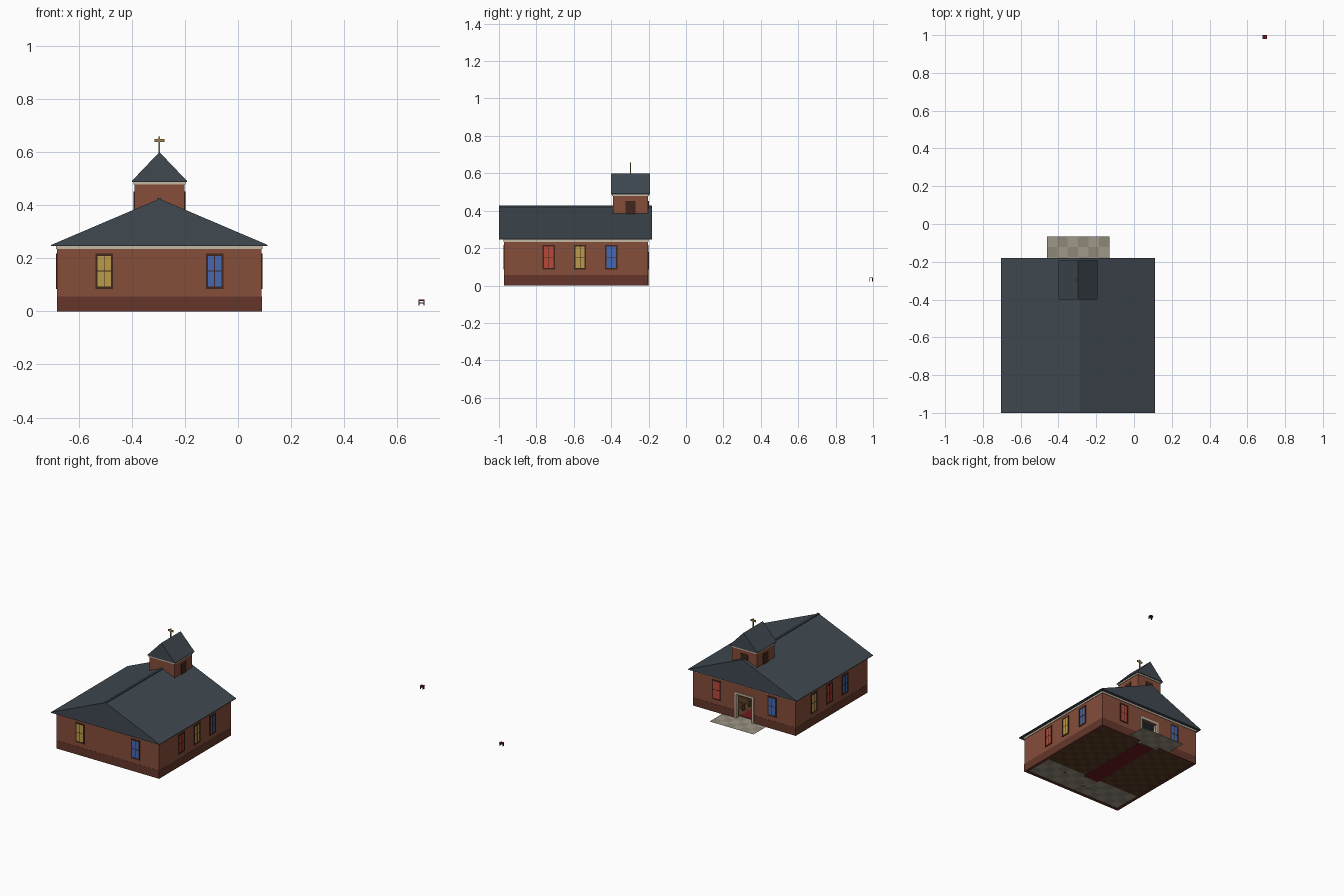
import bpy, bmesh
from mathutils import Vector

if "Cube" in bpy.data.objects:
    bpy.data.objects.remove(bpy.data.objects["Cube"])

CX = -0.296                      # church axis
X0, X1 = CX - 0.385, CX + 0.385  # outer wall faces
Y0, Y1 = -0.973, -0.204
T = 0.02                         # wall thickness


def mat(name, r, g, b):
    m = bpy.data.materials.new(name)
    m.diffuse_color = (r, g, b, 1)
    m.use_nodes = True
    m.node_tree.nodes["Principled BSDF"].inputs["Base Color"].default_value = m.diffuse_color
    return m


BRICK = mat("brick", .24, .075, .042)
PLINTH = mat("dark_brick", .13, .037, .023)
ROOF = mat("slate", .05, .065, .08)
CREAM = mat("cream", .55, .48, .36)
FRAME = mat("dark_wood", .05, .02, .012)
RED = mat("red_glass", .5, .065, .04)
YELLOW = mat("yellow_glass", .5, .33, .07)
BLUE = mat("blue_glass", .06, .14, .45)
GOLD = mat("gold", .35, .24, .06)
STONE_A = mat("stone_light", .35, .31, .25)
STONE_B = mat("stone_dark", .27, .24, .19)
WOOD_A = mat("wood_light", .11, .055, .022)
WOOD_B = mat("wood_dark", .085, .04, .016)
CARPET = mat("carpet", .15, .01, .015)


def finish(name, bm, *mats):
    bmesh.ops.recalc_face_normals(bm, faces=bm.faces)
    me = bpy.data.meshes.new(name)
    bm.to_mesh(me)
    bm.free()
    for m in mats:
        me.materials.append(m)
    ob = bpy.data.objects.new(name, me)
    bpy.context.collection.objects.link(ob)
    return ob


def boxes(name, m, *specs):
    """One object made of boxes given as (x0, x1, y0, y1, z0, z1)."""
    bm = bmesh.new()
    for a, b, c, d, e, f in specs:
        vs = bmesh.ops.create_cube(bm, size=1)["verts"]
        for v in vs:
            v.co = Vector(((a + b) / 2 + v.co.x * (b - a),
                           (c + d) / 2 + v.co.y * (d - c),
                           (e + f) / 2 + v.co.z * (f - e)))
    return finish(name, bm, m)


def gable(name, half, y0, y1, z0, z1, lip):
    """Solid gable roof with its ridge along y."""
    bm = bmesh.new()
    prof = [(-half, z0 - lip), (half, z0 - lip), (half, z0), (0, z1), (-half, z0)]
    f = bm.faces.new([bm.verts.new((CX + x, y0, z)) for x, z in prof])
    ext = bmesh.ops.extrude_face_region(bm, geom=[f])["geom"]
    bmesh.ops.translate(bm, vec=(0, y1 - y0, 0),
                        verts=[g for g in ext if isinstance(g, bmesh.types.BMVert)])
    # keep the starting cap so the solid is closed
    if not f.is_valid:
        bm.faces.new([v for v in bm.verts if abs(v.co.y - y0) < 1e-6])
    return finish(name, bm, ROOF)


def checker(name, x0, x1, y0, y1, z, nx, ny, a, b):
    bm = bmesh.new()
    bmesh.ops.create_grid(bm, x_segments=nx, y_segments=ny, size=.5)
    for v in bm.verts:
        v.co = ((x0 + x1) / 2 + v.co.x * (x1 - x0), (y0 + y1) / 2 + v.co.y * (y1 - y0), z)
    for f in bm.faces:
        c = f.calc_center_median()
        i, j = int((c.x - x0) / (x1 - x0) * nx), int((c.y - y0) / (y1 - y0) * ny)
        f.material_index = (i + j) % 2
    return finish(name, bm, a, b)


def ring(o, t, z0, z1, door=0):
    """Four walls pushed out by o, optional door gap in the back wall."""
    a, b, c, d = X0 - o, X1 + o, Y0 - o, Y1 + o
    out = [(a, b, c, c + t, z0, z1), (a, a + t, c + t, d, z0, z1), (b - t, b, c + t, d, z0, z1)]
    if door:
        out += [(a + t, CX - door, d - t, d, z0, z1), (CX + door, b - t, d - t, d, z0, z1)]
    else:
        out += [(a + t, b - t, d - t, d, z0, z1)]
    return out


# walls, plinth, eaves trim
DW, DH = 0.058, 0.165
boxes("walls", BRICK, *ring(0, T, 0.055, 0.24, DW), (CX - DW, CX + DW, Y1 - T, Y1, DH, 0.24))
boxes("plinth", PLINTH, *ring(.001, T + .001, 0, 0.055, DW))
boxes("eaves_trim", CREAM, *ring(.004, T, 0.234, 0.247))

# main roof and ridge cap
gable("main_roof", 0.408, -1.0, -0.181, 0.25, 0.424, 0.004)
boxes("ridge_cap", ROOF, (CX - .007, CX + .007, -1.0, -0.181, 0.416, 0.427))

# bell tower
R = 0.094
TY = -0.297
boxes("tower", BRICK, (CX - R, CX + R, TY - R, TY + R, 0.33, 0.48))
boxes("tower_trim", CREAM, (CX - R - .004, CX + R + .004, TY - R - .004, TY + R + .004, 0.478, 0.49))
gable("tower_roof", 0.104, TY - .104, TY + .104, 0.491, 0.6, 0.003)
boxes("tower_louvres", FRAME,
      (CX - R - .004, CX + R + .004, TY - .027, TY + .027, 0.38, 0.452),
      (CX - .027, CX + .027, TY, TY + R + .004, 0.38, 0.452))
boxes("cross", GOLD, (CX - .003, CX + .003, TY - .003, TY + .003, 0.59, 0.658),
      (CX - .019, CX + .019, TY - .003, TY + .003, 0.638, 0.65))


# stained glass windows
def window(name, glass, wall, pos):
    """wall: 'x' or 'y' normal axis with sign; pos: place along the wall."""
    axis, sign = wall[1], 1 if wall[0] == "+" else -1
    face = {"+x": X1, "-x": X0, "+y": Y1, "-y": Y0}[wall]

    def b(u0, u1, z0, z1, out):
        n0, n1 = sorted((face - sign * (T + .003), face + sign * out))
        u0, u1 = pos + u0, pos + u1
        return (n0, n1, u0, u1, z0, z1) if axis == "x" else (u0, u1, n0, n1, z0, z1)
    w, lo, hi, t = .033, .085, .217, .008
    boxes(name + "_glass", glass, b(-w + t, w - t, lo + t, hi - t, .002))
    boxes(name + "_frame", FRAME, b(-w, -w + t, lo, hi, .004), b(w - t, w, lo, hi, .004),
          b(-w + t, w - t, lo, lo + t, .004), b(-w + t, w - t, hi - t, hi, .004),
          b(-.0015, .0015, lo + t, hi - t, .003), b(-w + t, w - t, .15, .153, .003))


for wall, colours in (("+x", (RED, YELLOW, BLUE)), ("-x", (BLUE, RED, YELLOW))):
    for i, g in enumerate(colours):
        window(f"side_window_{wall}_{i}", g, wall, -0.733 + i * 0.1665)
for wall, colours in (("-y", (YELLOW, BLUE)), ("+y", (BLUE, RED))):
    for s, g in zip((-1, 1), colours):
        window(f"end_window_{wall}_{s}", g, wall, CX + s * 0.208)

# door surround
F = .014
boxes("door_frame", CREAM,
      (CX - DW - F, CX - DW, Y1 - T - .004, Y1 + .006, 0, DH + F),
      (CX + DW, CX + DW + F, Y1 - T - .004, Y1 + .006, 0, DH + F),
      (CX - DW, CX + DW, Y1 - T - .004, Y1 + .006, DH, DH + F))

# paving and floors
checker("porch_paving", CX - .165, CX + .165, -0.231, -0.066, .003, 6, 3, STONE_A, STONE_B)
a, b = X0 + T, X1 - T
checker("nave_floor", a, b, -0.76, Y1 - T, .002, 14, 12, WOOD_A, WOOD_B)
checker("chancel_floor", a, b, Y0 + T, -0.76, .002, 12, 3, STONE_A, STONE_B)
boxes("aisle_carpet", CARPET, (CX - .058, CX + .058, -0.78, Y1 - T - .02, .001, .004))

# pews
for r in range(6):
    y = -0.68 + r * 0.072
    for s in (-1, 1):
        u, v = sorted((CX + s * .085, CX + s * .32))
        boxes(f"pew_{r}_{s}", WOOD_A, (u, v, y - .012, y + .015, .026, .031),
              (u, v, y + .015, y + .019, .02, .062),
              (u, u + .005, y - .012, y + .015, .002, .04),
              (v - .005, v, y - .012, y + .015, .002, .04))

# altar and lectern
boxes("altar", WOOD_B, (CX - .07, CX + .07, -.89, -.84, .002, .062))
boxes("altar_top", CREAM, (CX - .078, CX + .078, -.897, -.833, .062, .068))
boxes("lectern", WOOD_B, (CX + .17, CX + .19, -.83, -.81, .002, .06),
      (CX + .158, CX + .202, -.84, -.80, .06, .066))

# small stool standing apart from the church
boxes("stool_seat", CARPET, (.679, .703, .98, 1.0, .039, .044))
boxes("stool_legs", FRAME, *[(x, x + .004, y, y + .004, .022, .039)
                             for x in (.68, .698) for y in (.981, .995)],
      (.684, .698, .982, .984, .03, .033))
